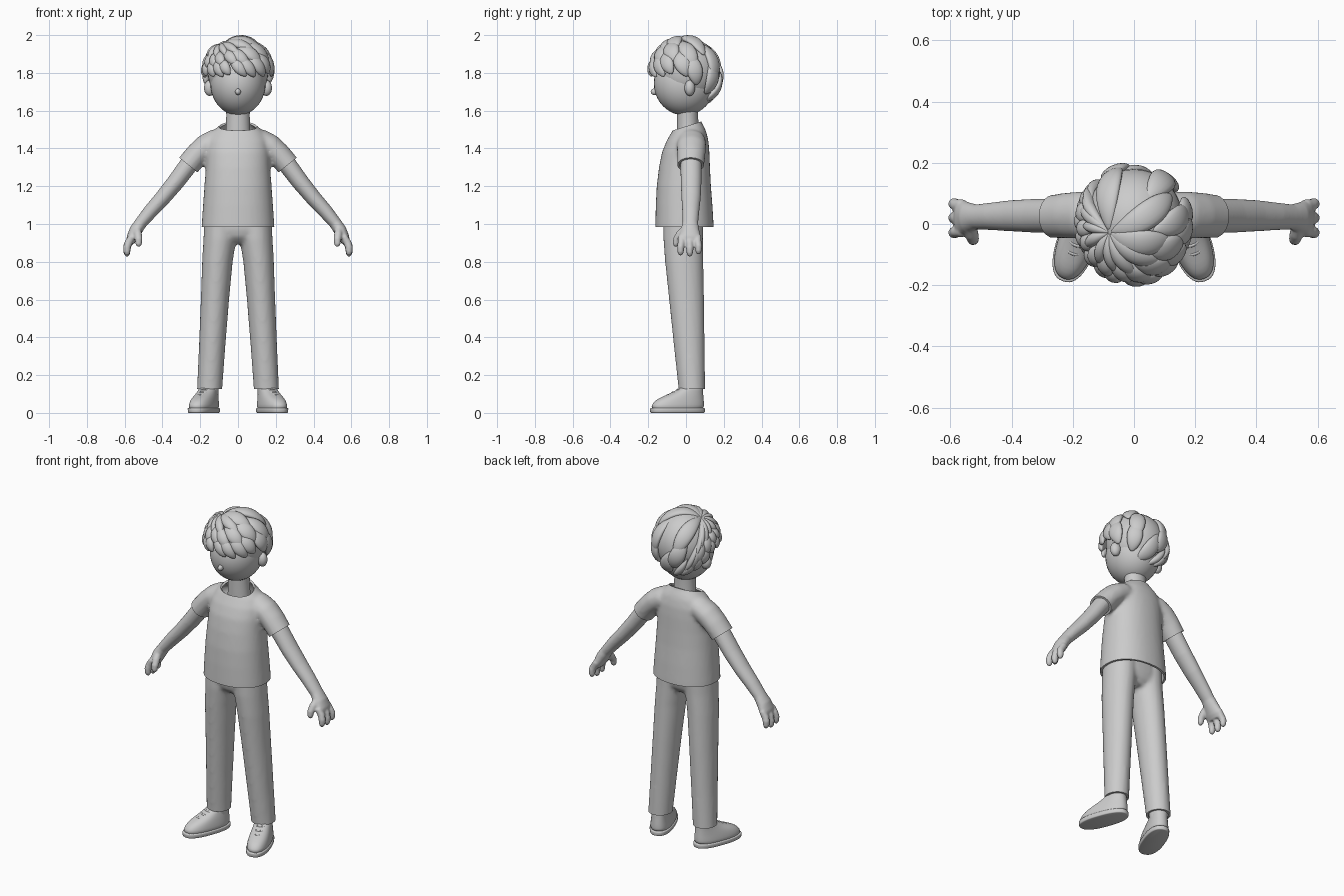
import bpy, bmesh, random
from math import sin, cos, pi, radians, copysign
from mathutils import Vector as V, Matrix

if "Cube" in bpy.data.objects:
    bpy.data.objects.remove(bpy.data.objects["Cube"])

random.seed(4)


def loft(bm, rings, n=16, e=1.0):
    """Skin closed rings given as (centre, half axis u, half axis v); e < 1 squares them."""
    sp = lambda a: copysign(abs(a) ** e, a)
    loops = []
    for c, u, v in rings:
        loops.append([bm.verts.new(V(c) + V(u) * sp(cos(2 * pi * i / n)) + V(v) * sp(sin(2 * pi * i / n)))
                      for i in range(n)])
    for a, b in zip(loops, loops[1:]):
        for i in range(n):
            bm.faces.new((a[i], a[(i + 1) % n], b[(i + 1) % n], b[i]))
    bm.faces.new(loops[0][::-1])
    bm.faces.new(loops[-1])


def stack(rows):
    """Horizontal rings from rows of (z, centre x, half width, y front, y back)."""
    return [((cx, (f + b) / 2, z), (hx, 0, 0), (0, (b - f) / 2, 0)) for z, cx, hx, f, b in rows]


def tube(rows, ref=V((0, 1, 0))):
    """Rings along a path from rows of (x, y, z, radius across, radius along ref)."""
    pts = [V(r[:3]) for r in rows]
    out = []
    for i, r in enumerate(rows):
        t = (pts[min(i + 1, len(pts) - 1)] - pts[max(i - 1, 0)]).normalized()
        v = (ref - t * ref.dot(t)).normalized()
        out.append((pts[i], t.cross(v) * r[3], v * r[4]))
    return out


def flip(rings):
    m = Matrix.Diagonal((-1, 1, 1))
    return [tuple(m @ V(p) for p in r) for r in rings]


def add(name, bm):
    bmesh.ops.recalc_face_normals(bm, faces=bm.faces)
    me = bpy.data.meshes.new(name)
    bm.to_mesh(me)
    bm.free()
    ob = bpy.data.objects.new(name, me)
    bpy.context.collection.objects.link(ob)
    return ob


def mod(ob, kind, **kw):
    m = ob.modifiers.new(kind.lower(), kind)
    for k, v in kw.items():
        setattr(m, k, v)


def bake(ob):
    dg = bpy.context.evaluated_depsgraph_get()
    me = bpy.data.meshes.new_from_object(ob.evaluated_get(dg))
    ob.modifiers.clear()
    ob.data = me


def fuse(ob, voxel, its):
    mod(ob, 'REMESH', mode='VOXEL', voxel_size=voxel)
    mod(ob, 'SMOOTH', factor=0.5, iterations=its)
    bake(ob)


def cut(ob, co, no, keep=lambda c: True):
    """Slice away what lies on the normal side of a plane, within a region."""
    bm = bmesh.new()
    bm.from_mesh(ob.data)
    fs = [f for f in bm.faces if keep(f.calc_center_median())]
    geom = list({x for f in fs for x in (*f.verts, *f.edges)}) + fs
    bmesh.ops.bisect_plane(bm, geom=geom, plane_co=co, plane_no=no, clear_outer=True)
    bm.to_mesh(ob.data)
    bm.free()


def ball(name, c, r, rot=0, seg=40):
    bm = bmesh.new()
    m = Matrix.Translation(c) @ Matrix.Rotation(rot, 4, 'Z') @ Matrix.Diagonal((*r, 1))
    bmesh.ops.create_uvsphere(bm, u_segments=seg, v_segments=seg // 2, radius=1, matrix=m)
    return add(name, bm)


# head, nose, ears, neck
ball("head", (0, -0.008, 1.745), (0.146, 0.162, 0.17))
ball("nose", (0, -0.167, 1.70), (0.015, 0.02, 0.017), seg=20)
mod(ball("ears", (0.15, 0.02, 1.72), (0.03, 0.028, 0.042), -0.3, 24), 'MIRROR')
bm = bmesh.new()
loft(bm, stack([(1.42, 0, 0.07, -0.045, 0.07), (1.52, 0, 0.063, -0.047, 0.066),
                (1.58, 0, 0.062, -0.047, 0.064), (1.68, 0, 0.07, -0.05, 0.07)]), 32)
add("neck", bm)

# hair base and layered locks radiating from an off-centre crown
ball("hair_base", (0, 0.012, 1.808), (0.16, 0.168, 0.175))
C, R = V((0, 0.0, 1.80)), V((0.175, 0.185, 0.183))
crown = V((-0.48, -0.16, 0.86)).normalized()


def on_scalp(az, s, k=1.0):
    a = az + 0.35 * (s - 1)
    ze = (1.785 - 0.145 * max(0, sin(az)) ** 0.8 - C.z) / R.z
    h = (1 - ze * ze) ** 0.5
    end = V((cos(a) * h, sin(a) * h, ze))
    ang = crown.angle(end)
    d = (crown * sin((1 - s) * ang) + end * sin(s * ang)) / sin(ang)
    return C + V(d[i] * R[i] * k for i in range(3)), V(d[i] / R[i] for i in range(3)).normalized()


bm = bmesh.new()
for count, s0, s1, off in ((12, 0.0, 0.6, 0.1), (15, 0.33, 0.82, 0.3), (18, 0.56, 1.0, 0.0)):
    step = 2 * pi / count
    for j in range(count):
        az = j * step + off + random.uniform(-0.06, 0.06)
        e1 = s1 + random.uniform(-0.03, 0.04)
        mid = (s0 + e1) / 2
        w = min(0.62 * (on_scalp(az, mid)[0] - on_scalp(az + step, mid)[0]).length, 0.05)
        pts = []
        for i in range(9):
            t = 0.02 + 0.96 * i / 8
            p, nrm = on_scalp(az, s0 + (e1 - s0) * t, 0.955 + 0.06 * sin(pi * t * 0.7))
            prof = max(sin(pi * t ** 1.1), 0.03) ** 0.7
            pts.append((p, nrm, w * prof, 0.021 * prof + 0.002))
        rings = []
        for i, (p, nrm, a, b) in enumerate(pts):
            tan = (pts[min(i + 1, 8)][0] - pts[max(i - 1, 0)][0]).normalized()
            rings.append((p, tan.cross(nrm).normalized() * a, nrm * b))
        loft(bm, rings, 8)
mod(add("hair_locks", bm), 'SUBSURF', levels=1, render_levels=1)

# t-shirt: torso and sleeves fused, then opened at hem, cuffs and collar
bm = bmesh.new()
loft(bm, stack([(0.93, 0, 0.195, -0.162, 0.148), (1.0, 0, 0.192, -0.162, 0.146),
                (1.1, 0, 0.185, -0.16, 0.14), (1.2, 0, 0.178, -0.155, 0.132),
                (1.3, 0, 0.17, -0.143, 0.127), (1.38, 0, 0.167, -0.127, 0.124),
                (1.44, 0, 0.16, -0.103, 0.119), (1.49, 0, 0.135, -0.074, 0.107),
                (1.52, 0, 0.1, -0.055, 0.093), (1.54, 0, 0.078, -0.05, 0.08),
                (1.58, 0, 0.072, -0.05, 0.075)]), 40, 0.9)
sleeve = tube([(0.07, 0.03, 1.455, 0.05, 0.06), (0.12, 0.03, 1.44, 0.062, 0.075),
               (0.17, 0.029, 1.412, 0.064, 0.078), (0.215, 0.028, 1.37, 0.063, 0.075),
               (0.263, 0.025, 1.312, 0.063, 0.071), (0.31, 0.025, 1.252, 0.062, 0.07)])
loft(bm, sleeve, 28)
loft(bm, flip(sleeve), 28)
shirt = add("t_shirt", bm)
fuse(shirt, 0.011, 6)
cut(shirt, (0, 0, 0.985), (0, 0, -1))
cut(shirt, (0, -0.06, 1.498), (0, -0.3, 0.95), lambda c: abs(c.x) < 0.15 and c.z > 1.44)
for s in (1, -1):
    cut(shirt, (s * 0.263, 0, 1.3125), (s * 0.63, 0, -0.78), lambda c: c.x * s > 0.2 and c.z > 1.15)
mod(shirt, 'SOLIDIFY', thickness=0.012, offset=-1)

# trousers: two legs and a pelvis fused, then opened at the cuffs
bm = bmesh.new()
leg = stack([(0.07, 0.153, 0.067, -0.036, 0.102), (0.13, 0.15, 0.067, -0.04, 0.101),
             (0.35, 0.137, 0.07, -0.064, 0.099), (0.6, 0.122, 0.075, -0.09, 0.096),
             (0.8, 0.109, 0.081, -0.111, 0.092), (0.92, 0.096, 0.087, -0.12, 0.09),
             (1.03, 0.09, 0.088, -0.12, 0.09)])
loft(bm, leg, 28)
loft(bm, flip(leg), 28)
loft(bm, stack([(0.895, 0, 0.06, -0.07, 0.055), (0.93, 0, 0.14, -0.108, 0.08),
                (0.97, 0, 0.17, -0.12, 0.09), (1.03, 0, 0.176, -0.12, 0.09)]), 32, 0.85)
pants = add("trousers", bm)
fuse(pants, 0.011, 6)
cut(pants, (0, 0, 0.127), (0, 0, -1))
mod(pants, 'SOLIDIFY', thickness=0.012, offset=-1)

# arms with three fingers and a thumb
bm = bmesh.new()
loft(bm, tube([(0.2, 0.028, 1.392, 0.045, 0.05), (0.263, 0.027, 1.312, 0.049, 0.056),
               (0.33, 0.027, 1.222, 0.046, 0.055), (0.4, 0.027, 1.137, 0.042, 0.051),
               (0.465, 0.025, 1.065, 0.038, 0.045), (0.515, 0.023, 1.005, 0.033, 0.041),
               (0.542, 0.021, 0.965, 0.034, 0.05), (0.562, 0.02, 0.925, 0.029, 0.06),
               (0.572, 0.02, 0.9, 0.02, 0.055)]), 24)
for y, dz in ((0.062, 0.012), (0.02, 0.0), (-0.024, 0.006)):
    yt = y + (y - 0.02) * 0.1
    loft(bm, tube([(0.56, y, 0.935, 0.018, 0.019), (0.58, y, 0.9, 0.021, 0.02),
                   (0.588, yt, 0.87 + dz, 0.02, 0.019), (0.588, yt, 0.845 + dz, 0.018, 0.017),
                   (0.586, yt, 0.832 + dz, 0.012, 0.011), (0.585, yt, 0.827 + dz, 0.004, 0.004)]), 14)
loft(bm, tube([(0.535, -0.005, 0.975, 0.02, 0.02), (0.53, -0.033, 0.945, 0.022, 0.021),
               (0.526, -0.05, 0.918, 0.02, 0.019), (0.526, -0.054, 0.893, 0.017, 0.016),
               (0.527, -0.054, 0.88, 0.009, 0.009)], V((0.2, 1, 0.4))), 14)
arms = add("arms", bm)
fuse(arms, 0.0055, 4)
mod(arms, 'MIRROR')

# shoes, turned out: sole, upper, laces, ankle
turn = Matrix.Translation((0.15, 0.04, 0)) @ Matrix.Rotation(radians(20), 4, 'Z')


def shoe_part(name, pieces, n, e, sub=0, bev=0):
    bm = bmesh.new()
    for rings in pieces:
        loft(bm, rings, n, e)
    bm.transform(turn)
    ob = add(name, bm)
    if bev:
        mod(ob, 'BEVEL', width=bev, segments=2, limit_method='ANGLE', angle_limit=radians(50))
    if sub:
        mod(ob, 'SUBSURF', levels=sub, render_levels=sub)
    mod(ob, 'MIRROR', mirror_object=None)


shoe_part("shoe_soles", [stack([(0, 0, 0.064, -0.24, 0.06), (0.026, 0, 0.066, -0.242, 0.061)])], 48, 0.82, bev=0.005)
shoe_part("shoe_uppers", [stack([(0.018, 0, 0.062, -0.236, 0.056), (0.035, 0, 0.063, -0.236, 0.057),
                                 (0.055, 0, 0.061, -0.226, 0.057), (0.075, 0, 0.057, -0.2, 0.055),
                                 (0.093, 0, 0.053, -0.155, 0.053), (0.11, 0, 0.049, -0.115, 0.051),
                                 (0.128, 0, 0.047, -0.082, 0.05), (0.138, 0, 0.043, -0.07, 0.046)])], 24, 0.85, sub=1)
laces = []
for y, z in ((-0.09, 0.123), (-0.118, 0.108), (-0.147, 0.094)):
    laces.append(tube([(x * 0.034, y + 0.014 * x * x, z - 0.009 * x * x, 0.006, 0.006)
                       for x in (-1, -0.6, -0.2, 0.2, 0.6, 1)], V((0, 0, 1))))
shoe_part("shoe_laces", laces, 8, 1.0, sub=1)
bm = bmesh.new()
loft(bm, stack([(0.09, 0.15, 0.045, -0.02, 0.08), (0.2, 0.148, 0.05, -0.03, 0.08)]), 24)
mod(add("ankles", bm), 'MIRROR')

# bake modifiers and smooth everything
for ob in list(bpy.context.collection.objects):
    bake(ob)
    bpy.ops.object.select_all(action='DESELECT')
    ob.select_set(True)
    bpy.context.view_layer.objects.active = ob
    bpy.ops.object.shade_smooth_by_angle(angle=radians(50))
